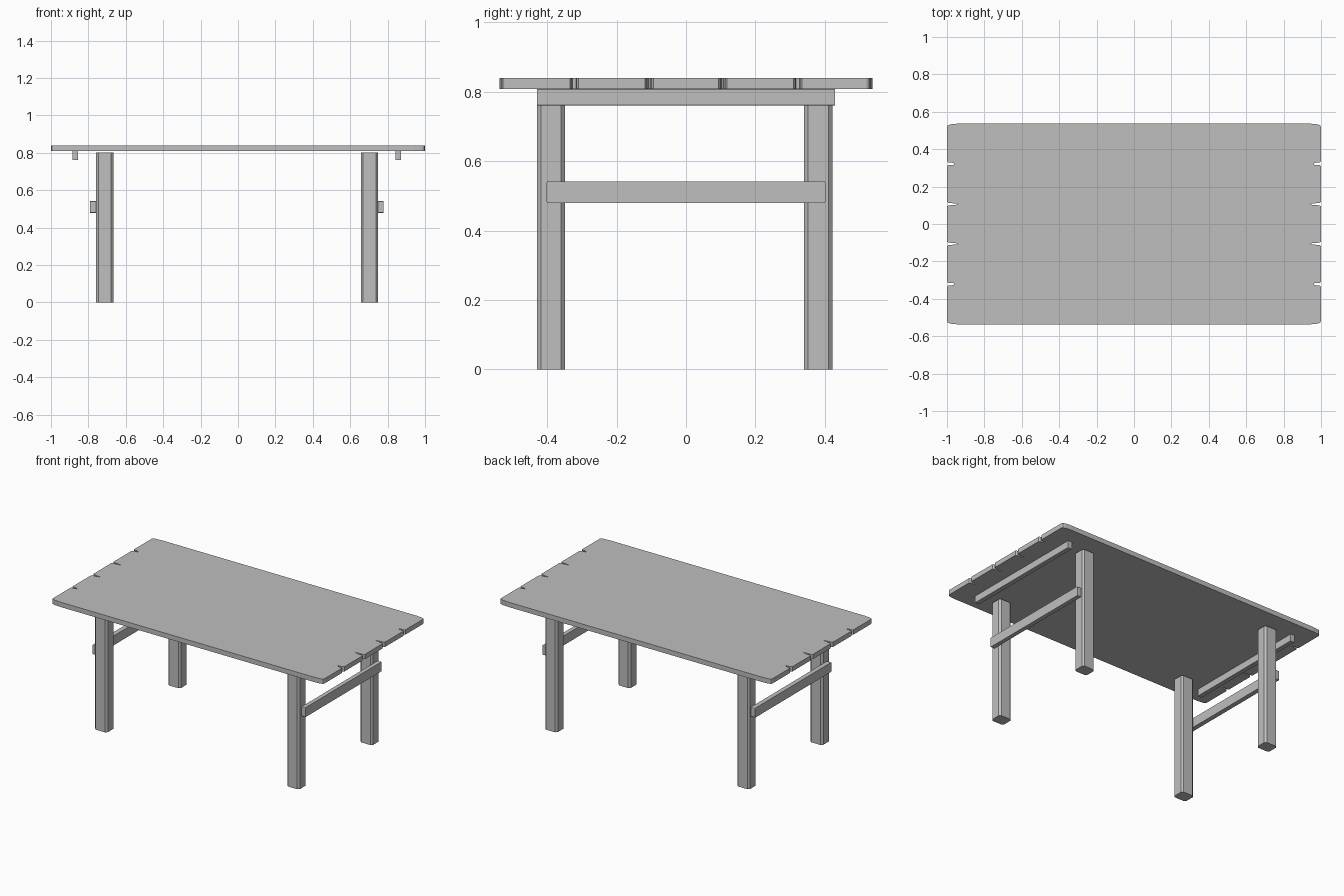
import bpy
import bmesh
from mathutils import Vector

if "Cube" in bpy.data.objects:
    bpy.data.objects.remove(bpy.data.objects["Cube"], do_unlink=True)

grey = bpy.data.materials.new("plain grey")
grey.use_nodes = True
colour = (0.52, 0.52, 0.52, 1)
grey.diffuse_color = colour
grey.node_tree.nodes["Principled BSDF"].inputs["Base Color"].default_value = colour


def finish(name, bm):
    bmesh.ops.recalc_face_normals(bm, faces=bm.faces)
    mesh = bpy.data.meshes.new(name)
    bm.to_mesh(mesh)
    bm.free()
    mesh.materials.append(grey)
    obj = bpy.data.objects.new(name, mesh)
    bpy.context.collection.objects.link(obj)
    return obj


def beam(name, low, high, axis, bevel, segments=1):
    """Box between two corners with its edges along one axis bevelled."""
    low, high = Vector(low), Vector(high)
    bm = bmesh.new()
    bmesh.ops.create_cube(bm, size=1)
    for v in bm.verts:
        v.co = (low + high) / 2 + v.co * (high - low)
    edges = [e for e in bm.edges
             if abs((e.verts[0].co - e.verts[1].co)[axis]) > 1e-4]
    bmesh.ops.bevel(bm, geom=edges, offset=bevel, segments=segments,
                    profile=0.5, affect='EDGES')
    return finish(name, bm)


# Table top: one slab whose ends are notched between the boards
half_width = 0.537
edge = [(0.94, -half_width), (0.98, -0.533), (0.995, -0.528), (1, -0.52)]
for y, depth, gap in ((-0.322, 0.038, 0.005), (-0.106, 0.06, 0.002),
                      (0.106, 0.06, 0.002), (0.322, 0.038, 0.005)):
    mouth = [(1, 0.012), (0.993, 0.007), (1 - depth, gap)]
    edge += [(x, y - d) for x, d in mouth]
    edge += [(x, y + d) for x, d in reversed(mouth)]
edge += [(x, -y) for x, y in reversed(edge[:4])]
outline = edge + [(-x, -y) for x, y in edge]

bm = bmesh.new()
face = bm.faces.new([bm.verts.new((x, y, 0.808)) for x, y in outline])
slab = bmesh.ops.extrude_face_region(bm, geom=[face], use_keep_orig=True)
for item in slab["geom"]:
    if isinstance(item, bmesh.types.BMVert):
        item.co.z = 0.84
finish("table_top", bm)

# Legs, crossbars and battens at each end
ends = {"right": ((-0.759, -0.666), (-0.79, -0.759), (-0.885, -0.856)),
        "left": ((0.657, 0.749), (0.749, 0.777), (0.842, 0.872))}
for side, (leg, bar, batten) in ends.items():
    for place, y0, y1 in (("front", -0.43, -0.348), ("back", 0.34, 0.422)):
        beam(f"{place}_{side}_leg", (leg[0], y0, 0), (leg[1], y1, 0.8), 2, 0.012)
    beam(f"{side}_crossbar", (bar[0], -0.402, 0.479), (bar[1], 0.402, 0.542),
         0, 0.005, 2)
    beam(f"{side}_batten", (batten[0], -0.43, 0.76), (batten[1], 0.43, 0.809),
         1, 0.002)
